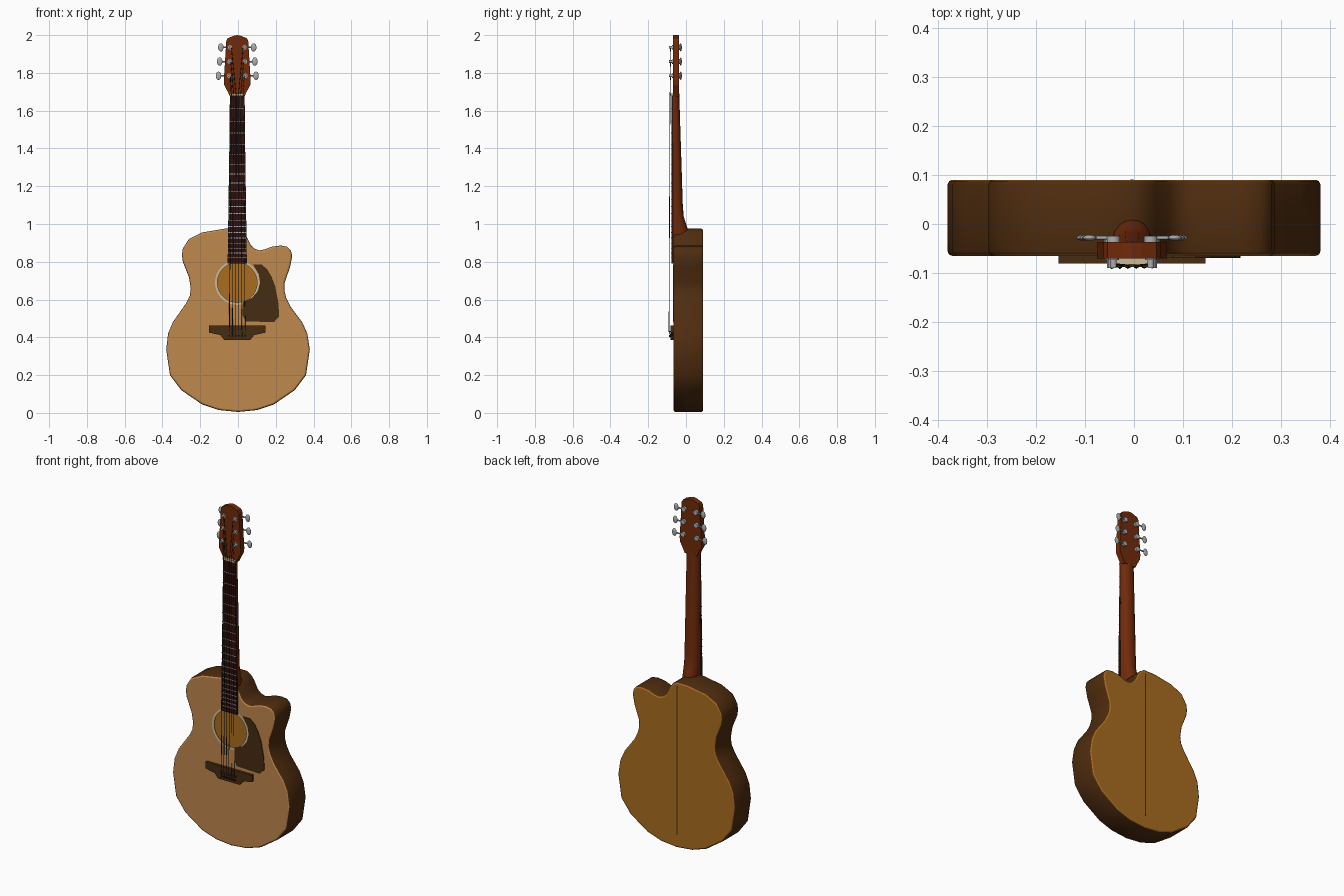
import bpy, bmesh, math
from mathutils import Vector, Matrix

if "Cube" in bpy.data.objects:
    bpy.data.objects.remove(bpy.data.objects["Cube"], do_unlink=True)

CX = -0.004          # centre line of neck and strings
FRONT, BACK = -0.065, 0.09


def material(name, rgb):
    m = bpy.data.materials.new(name)
    m.use_nodes = True
    col = [(c / 255) ** 2.2 for c in rgb] + [1]
    m.diffuse_color = col
    m.node_tree.nodes["Principled BSDF"].inputs["Base Color"].default_value = col
    return m


SPRUCE = material("spruce top", (190, 135, 78))
SIDES = material("dark side wood", (80, 48, 22))
OCHRE = material("ochre back wood", (168, 108, 36))
MAHOGANY = material("red neck wood", (112, 46, 18))
EBONY = material("dark fretboard", (50, 24, 20))
BROWN = material("dark brown plate", (72, 48, 26))
STEEL = material("steel", (170, 172, 175))
STRING = material("dark string", (62, 55, 48))
IVORY = material("ivory trim", (205, 185, 150))


def finish(name, bm, *mats, angle=None):
    bmesh.ops.recalc_face_normals(bm, faces=bm.faces)
    me = bpy.data.meshes.new(name)
    bm.to_mesh(me)
    bm.free()
    ob = bpy.data.objects.new(name, me)
    bpy.context.collection.objects.link(ob)
    for m in mats:
        me.materials.append(m)
    if angle:
        bpy.ops.object.select_all(action="DESELECT")
        ob.select_set(True)
        bpy.context.view_layer.objects.active = ob
        bpy.ops.object.shade_smooth_by_angle(angle=math.radians(angle))
    return ob


def extruded(pts, y0, y1):
    """Solid from an x-z outline, running from y0 to y1."""
    bm = bmesh.new()
    face = bm.faces.new([bm.verts.new((x, y0, z)) for x, z in pts])
    ext = bmesh.ops.extrude_face_region(bm, geom=[face])["geom"]
    verts = [g for g in ext if isinstance(g, bmesh.types.BMVert)]
    bmesh.ops.translate(bm, verts=verts, vec=(0, y1 - y0, 0))
    bmesh.ops.recalc_face_normals(bm, faces=bm.faces)
    return bm


def plate(name, pts, y0, y1, mat):
    return finish(name, extruded(pts, y0, y1), mat)


def mirrored(half):
    """Close a right-hand outline across the centre line."""
    return [(CX + x, z) for x, z in half] + [(CX - x, z) for x, z in reversed(half)]


def rod(bm, a, b, r, sides=10, squash=1):
    """Cylinder between two points, optionally flattened along z."""
    a, b = Vector(a), Vector(b)
    rot = (b - a).to_track_quat("Z", "Y").to_matrix().to_4x4()
    mat = Matrix.Translation((a + b) / 2) @ Matrix.Diagonal((1, 1, squash, 1)) @ rot
    bmesh.ops.create_cone(bm, cap_ends=True, segments=sides, radius1=r, radius2=r,
                          depth=(b - a).length, matrix=mat)


def circle(r, n, cz):
    return [(CX + r * math.cos(i * math.tau / n), cz + r * math.sin(i * math.tau / n))
            for i in range(n)]


# Body: hollow shell with rounded rims and an open sound hole
HOLE_Z, HOLE_R = 0.69, 0.105
outline = [(0, .005), (-.1, .015), (-.19, .045), (-.3, .12), (-.36, .2), (-.38, .335),
           (-.37, .42), (-.345, .48), (-.275, .58), (-.255, .62), (-.25, .66), (-.26, .72),
           (-.292, .8), (-.297, .835), (-.292, .87), (-.26, .92), (-.19, .955), (-.07, .975),
           (0, .975), (.025, .96), (.045, .935), (.07, .885), (.09, .868), (.115, .86),
           (.14, .865), (.18, .88), (.225, .886), (.26, .88), (.28, .86), (.287, .83),
           (.275, .77), (.247, .69), (.245, .65), (.255, .61), (.28, .56), (.34, .48),
           (.367, .42), (.38, .335), (.36, .2), (.3, .12), (.19, .045), (.1, .015)]
bm = extruded(outline, FRONT, BACK)
rims = [e for e in bm.edges if abs(e.verts[0].co.y - e.verts[1].co.y) < 1e-5]
bmesh.ops.bevel(bm, geom=rims, offset=.009, segments=2, affect="EDGES", profile=.5)
top = min(bm.faces, key=lambda f: f.calc_center_median().y)
edges = list(top.edges)
bmesh.ops.delete(bm, geom=[top], context="FACES_ONLY")
ring = [bm.verts.new((x, FRONT, z)) for x, z in circle(HOLE_R, 40, HOLE_Z)]
edges += [bm.edges.new((ring[i - 1], ring[i])) for i in range(len(ring))]
bmesh.ops.triangle_fill(bm, edges=edges, use_beauty=True, normal=(0, -1, 0))
bmesh.ops.recalc_face_normals(bm, faces=bm.faces)
for f in bm.faces:
    f.material_index = 0 if f.normal.y < -.6 else 2 if f.normal.y > .6 else 1
    f.smooth = abs(f.normal.y) < .95
body = finish("body", bm, SPRUCE, SIDES, OCHRE)
shell = body.modifiers.new("wall", "SOLIDIFY")
shell.thickness, shell.offset = .004, -1

# Back seam strip
plate("back_seam", mirrored([(.003, .08), (.003, .95)]), BACK - .001, BACK + .001, SIDES)

# Rosette ring round the sound hole
bm = bmesh.new()
rows = [[bm.verts.new((x, FRONT - .002, z)) for x, z in circle(r, 40, HOLE_Z)]
        for r in (HOLE_R, HOLE_R + .013)]
for i in range(40):
    bm.faces.new((rows[0][i - 1], rows[0][i], rows[1][i], rows[1][i - 1]))
finish("rosette", bm, IVORY)

# Pickguard
guard = [(.08, .785), (.125, .785), (.155, .76), (.178, .72), (.197, .67), (.215, .575),
         (.217, .51), (.19, .48), (.04, .485), (.025, .515), (.025, .585), (.075, .61),
         (.105, .645), (.117, .69), (.11, .735)]
plate("pickguard", guard, FRONT - .004, FRONT, BROWN)

# Bridge, saddle and pins
bridge = [(.15, .463), (.15, .425), (.09, .412), (.07, .387)]
plate("bridge", mirrored(bridge), FRONT - .016, FRONT, BROWN)
plate("saddle", mirrored([(.05, .427), (.05, .434)]), FRONT - .023, FRONT, BROWN)
slots = [(i - 2.5) / 2.5 for i in range(6)]
bm = bmesh.new()
for s in slots:
    rod(bm, (CX + s * .042, FRONT, .408), (CX + s * .042, -.09, .408), .005)
finish("bridge_pins", bm, EBONY, angle=40)

# Neck and heel: D-shaped sections lofted along z
sections = [(1.7, .039, -.036), (1.6, .04, -.033), (1.1, .045, -.017), (1.04, .045, -.012),
            (1.0, .045, 0), (.97, .044, .01), (.88, .04, .012)]
bm = bmesh.new()
rows = []
for z, w, back in sections:
    arc = [math.pi * i / 10 for i in range(11)]
    rows.append([bm.verts.new((CX + w * math.cos(a), -.068 + (back + .068) * math.sin(a) ** .7, z))
                 for a in arc])
for a, b in zip(rows, rows[1:]):
    for i in range(11):
        bm.faces.new((a[i - 1], a[i], b[i], b[i - 1]))
bm.faces.new(rows[0])
bm.faces.new(rows[-1])
finish("neck", bm, MAHOGANY, angle=40)

# Fretboard, nut and frets at equal-tempered spacing
NUT, SADDLE = 1.68, .43


def half_width(z):
    return .051 - .013 * (z - .79) / (NUT - .79)


plate("fretboard", mirrored([(half_width(.79), .79), (half_width(NUT), NUT)]),
      -.078, FRONT, EBONY)
plate("nut", mirrored([(.038, NUT), (.038, NUT + .012)]), -.083, -.066, IVORY)
for n in range(1, 21):
    z = SADDLE + (NUT - SADDLE) / 2 ** (n / 12)
    w = half_width(z)
    plate(f"fret_{n}", mirrored([(w, z - .002), (w, z + .002)]), -.0805, -.077, STEEL)

# Headstock with a shallow peaked top
head = [(.038, 1.675), (.05, 1.7), (.069, 1.735), (.071, 1.76), (.058, 1.97), (.05, 1.984),
        (.02, 1.996), (0, 2)]
plate("headstock", mirrored(head[:-1]) [:7] + [(CX, 2)] + mirrored(head[:-1])[7:],
      -.07, -.037, MAHOGANY)

# Tuners: post, gear housing, shaft and oval button
posts = []
for side, label in ((1, "left"), (-1, "right")):
    for k, z in enumerate((1.785, 1.86, 1.935)):
        px, bx = CX + side * (.044 - .003 * k), CX + side * (.099 - .006 * k)
        bm = bmesh.new()
        rod(bm, (px, -.09, z), (px, -.03, z), .007)
        rod(bm, (px, -.073, z), (px, -.069, z), .012)
        rod(bm, (px, -.037, z), (px, -.024, z), .014)
        rod(bm, (px, -.028, z), (bx, -.028, z), .004)
        bmesh.ops.create_uvsphere(bm, u_segments=14, v_segments=8, radius=1,
            matrix=Matrix.Translation((bx, -.028, z)) @ Matrix.Diagonal((.015, .006, .022, 1)))
        finish(f"{label}_tuner_{k + 1}", bm, STEEL, angle=40)
        posts.append((side, k, px, z))

# Strings from bridge over nut to posts
order = sorted(posts, key=lambda p: (p[0], -p[0] * p[1] if p[0] > 0 else p[1]))
for i, (s, (side, k, px, pz)) in enumerate(zip(slots, order)):
    cu = bpy.data.curves.new(f"string_{i + 1}", "CURVE")
    cu.dimensions = "3D"
    cu.bevel_depth, cu.bevel_resolution = .0021 - .0002 * i, 1
    sp = cu.splines.new("POLY")
    path = [(CX + s * .042, -.082, .408), (CX + s * .042, -.09, SADDLE),
            (CX + s * .031, -.0845, NUT + .006), (px - side * .007, -.082, pz)]
    sp.points.add(len(path) - 1)
    for p, co in zip(sp.points, path):
        p.co = (*co, 1)
    cu.materials.append(STRING)
    ob = bpy.data.objects.new(cu.name, cu)
    bpy.context.collection.objects.link(ob)
